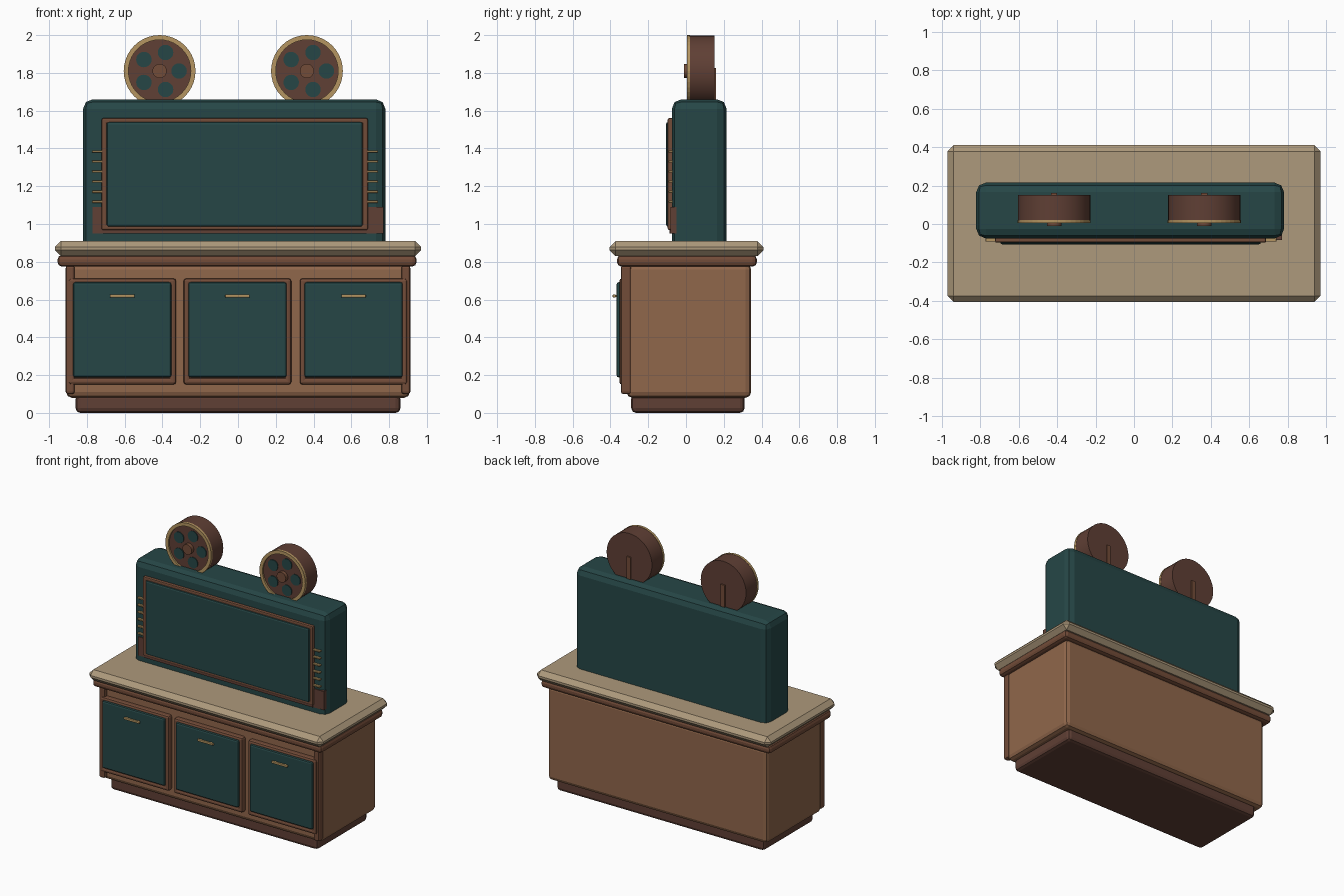
import bpy
import math
from mathutils import Vector

default = bpy.data.objects.get("Cube")
if default:
    bpy.data.objects.remove(default)


def material(name, rgb):
    m = bpy.data.materials.new(name)
    m.use_nodes = True
    m.diffuse_color = (*rgb, 1)
    m.node_tree.nodes["Principled BSDF"].inputs["Base Color"].default_value = (*rgb, 1)
    return m


TEAL = material("deep teal", (0.019, 0.062, 0.062))
STONE = material("stone tan", (0.42, 0.32, 0.2))
WOOD = material("warm wood", (0.28, 0.135, 0.07))
TRIM = material("trim wood", (0.17, 0.072, 0.04))
DARK = material("dark wood", (0.115, 0.05, 0.035))
BRASS = material("brass", (0.46, 0.3, 0.12))


def finish(obj, name, mat):
    obj.name = name
    obj.data.materials.append(mat)
    return obj


def box(name, mat, x, y, z, bevel=0.0, segments=2):
    """Box from (low, high) ranges, with optional bevelled edges."""
    lo, hi = Vector((x[0], y[0], z[0])), Vector((x[1], y[1], z[1]))
    bpy.ops.mesh.primitive_cube_add(size=1, location=(lo + hi) / 2)
    obj = bpy.context.object
    obj.scale = hi - lo
    bpy.ops.object.transform_apply(location=False, rotation=False, scale=True)
    if bevel:
        mod = obj.modifiers.new("Bevel", 'BEVEL')
        mod.width = bevel
        mod.segments = segments
    return finish(obj, name, mat)


def disc(name, mat, x, z, radius, y, sides=40):
    """Cylinder along y between two depths."""
    bpy.ops.mesh.primitive_cylinder_add(
        vertices=sides, radius=radius, depth=y[1] - y[0],
        location=(x, sum(y) / 2, z), rotation=(math.pi / 2, 0, 0))
    obj = bpy.context.object
    bpy.ops.object.shade_smooth_by_angle(angle=math.radians(30))
    return finish(obj, name, mat)


def ring(name, mat, x, z, outer, inner, y, sides=40):
    """Flat-sided hoop facing the front."""
    verts, faces = [], []
    for i in range(sides):
        a = 2 * math.pi * i / sides
        for r, d in ((outer, y[0]), (inner, y[0]), (inner, y[1]), (outer, y[1])):
            verts.append((x + r * math.cos(a), d, z + r * math.sin(a)))
        n = (i + 1) % sides
        for k in range(4):
            j = (k + 1) % 4
            faces.append((4 * i + k, 4 * i + j, 4 * n + j, 4 * n + k))
    mesh = bpy.data.meshes.new(name)
    mesh.from_pydata(verts, [], faces)
    obj = bpy.data.objects.new(name, mesh)
    bpy.context.collection.objects.link(obj)
    return finish(obj, name, mat)


def frame(name, mat, x, y, z, width, bevel):
    """Four bars around a rectangular opening."""
    box(name + "_bottom", mat, x, y, (z[0], z[0] + width), bevel)
    box(name + "_top", mat, x, y, (z[1] - width, z[1]), bevel)
    box(name + "_left", mat, (x[1] - width, x[1]), y, z, bevel)
    box(name + "_right", mat, (x[0], x[0] + width), y, z, bevel)


# Counter base
box("plinth", DARK, (-0.86, 0.86), (-0.29, 0.31), (0, 0.1), 0.025)
box("counter_body", WOOD, (-0.91, 0.91), (-0.315, 0.345), (0.08, 0.79), 0.03)
box("counter_moulding", TRIM, (-0.955, 0.945), (-0.365, 0.375), (0.775, 0.835), 0.022)
box("countertop", STONE, (-0.97, 0.97), (-0.405, 0.41), (0.83, 0.91), 0.032, 1)
for side, label in ((-1, "right"), (1, "left")):
    x = sorted((side * 0.865, side * 0.912))
    box("corner_post_" + label, TRIM, x, (-0.345, -0.29), (0.1, 0.78), 0.012)

# Cupboard doors with frames and handles
for i, cx in enumerate((-0.613, -0.003, 0.612)):
    n = str(i + 1)
    box("door_backing_" + n, TRIM, (cx - 0.27, cx + 0.27), (-0.335, -0.3), (0.17, 0.69))
    frame("door_frame_" + n, TRIM, (cx - 0.285, cx + 0.285), (-0.353, -0.3),
          (0.15, 0.712), 0.035, 0.014)
    box("door_panel_" + n, TEAL, (cx - 0.26, cx + 0.26), (-0.368, -0.32),
        (0.188, 0.692), 0.012)
    box("handle_" + n, BRASS, (cx - 0.065, cx + 0.065), (-0.388, -0.372),
        (0.611, 0.627), 0.004)
    for s in (-1, 1):
        px = cx + s * 0.045
        box("handle_stud_" + n, BRASS, (px - 0.006, px + 0.006), (-0.375, -0.36),
            (0.613, 0.625))

# Upper cabinet with its screen
box("cabinet", TEAL, (-0.82, 0.78), (-0.075, 0.215), (0.86, 1.66), 0.05)
box("cabinet_base_band", DARK, (-0.77, 0.77), (-0.082, 0.168), (0.95, 1.09))
box("screen_surround", DARK, (-0.715, 0.68), (-0.088, -0.05), (0.95, 1.55))
frame("screen_frame", TRIM, (-0.722, 0.687), (-0.097, -0.06), (0.968, 1.56), 0.028, 0.008)
box("screen", TEAL, (-0.695, 0.66), (-0.106, -0.06), (0.985, 1.54), 0.012)

# Brass vent fins on each side of the screen
for cx in (-0.735, 0.703):
    for i in range(6):
        z = 1.118 + i * 0.0532
        box("vent_fin", BRASS, (cx - 0.037, cx + 0.037), (-0.092, -0.05),
            (z - 0.006, z + 0.006), 0.002, 1)

# Reels on the roof
for label, cx in (("right", -0.415), ("left", 0.365)):
    cz = 1.81
    disc("reel_" + label, DARK, cx, cz, 0.188, (0.016, 0.15))
    ring("reel_rim_" + label, BRASS, cx, cz, 0.19, 0.165, (0.004, 0.022))
    disc("reel_hub_" + label, TRIM, cx, cz, 0.038, (-0.01, 0.03), 20)
    for k in range(5):
        a = 2 * math.pi * k / 5
        disc("reel_spot_" + label, TEAL, cx + 0.103 * math.cos(a),
             cz + 0.103 * math.sin(a), 0.041, (0.01, 0.03), 20)
    box("reel_bracket_" + label, TRIM, (cx - 0.016, cx + 0.016), (0.13, 0.16), (1.62, 1.825))
